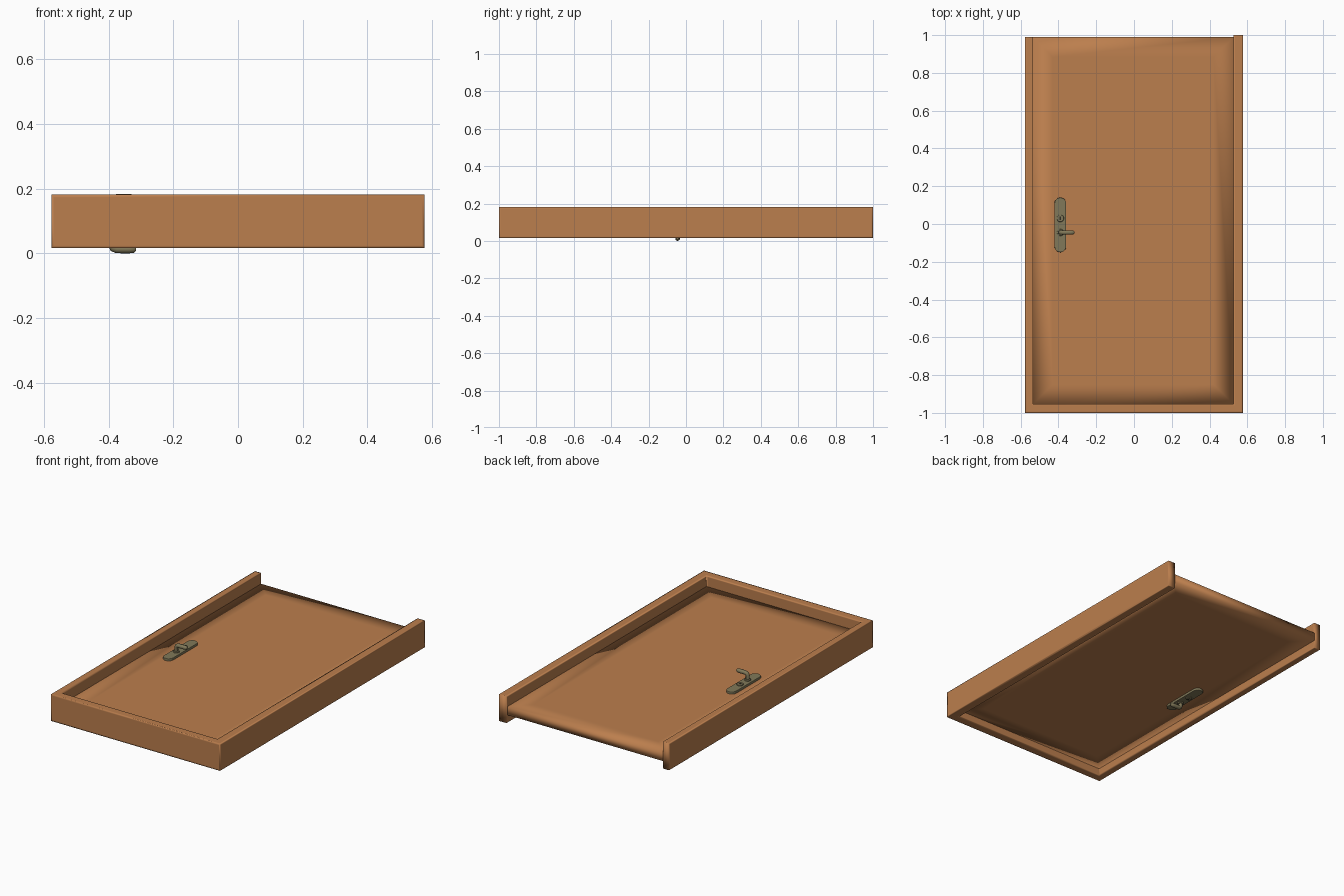
import bpy, bmesh, math

if "Cube" in bpy.data.objects:
    bpy.data.objects.remove(bpy.data.objects["Cube"])


def material(name, rgb):
    m = bpy.data.materials.new(name)
    m.diffuse_color = (*rgb, 1)
    m.use_nodes = True
    m.node_tree.nodes["Principled BSDF"].inputs["Base Color"].default_value = m.diffuse_color
    return m


WOOD = material("warm wood", (0.50, 0.21, 0.075))
BRASS = material("aged brass", (0.22, 0.19, 0.10))
DARK = material("keyhole dark", (0.03, 0.027, 0.02))


def prism(name, outline, z0, z1, mat, inset=0, min_area=0, bevel=0, smooth=True):
    """Extrude an xy outline, optionally with inset loops for soft shading."""
    bm = bmesh.new()
    base = bm.faces.new([bm.verts.new((x, y, z0)) for x, y in outline])
    ext = bmesh.ops.extrude_face_region(bm, geom=[base], use_keep_orig=True)
    for v in ext["geom"]:
        if isinstance(v, bmesh.types.BMVert):
            v.co.z = z1
    bmesh.ops.recalc_face_normals(bm, faces=bm.faces[:])
    if inset:
        big = [f for f in bm.faces if f.calc_area() > min_area]
        bmesh.ops.inset_individual(bm, faces=big, thickness=inset)
    me = bpy.data.meshes.new(name)
    bm.to_mesh(me)
    bm.free()
    me.materials.append(mat)
    ob = bpy.data.objects.new(name, me)
    bpy.context.collection.objects.link(ob)
    for p in me.polygons:
        p.use_smooth = smooth
    if bevel:
        b = ob.modifiers.new("soft edge", "BEVEL")
        b.width, b.segments, b.limit_method = bevel, 2, "ANGLE"
    return ob


def stadium(cx, y0, y1, r, n=10):
    """Rounded-end plate outline."""
    pts = []
    for cy, start in ((y1 - r, 0), (y0 + r, math.pi)):
        for i in range(n + 1):
            a = start + math.pi * i / n
            pts.append((cx + r * math.cos(a), cy + r * math.sin(a)))
    return pts


def circle(cx, cy, r, n=20):
    return [(cx + r * math.cos(2 * math.pi * i / n),
             cy + r * math.sin(2 * math.pi * i / n)) for i in range(n)]


def tube(name, pts, mat):
    """Round lever along points (x, y, z, radius)."""
    cu = bpy.data.curves.new(name, "CURVE")
    cu.dimensions = "3D"
    cu.bevel_depth = 1
    cu.bevel_resolution = 3
    cu.use_fill_caps = True
    s = cu.splines.new("POLY")
    s.points.add(len(pts) - 1)
    for p, (x, y, z, r) in zip(s.points, pts):
        p.co = (x, y, z, 1)
        p.radius = r
    s.use_smooth = True
    cu.materials.append(mat)
    ob = bpy.data.objects.new(name, cu)
    bpy.context.collection.objects.link(ob)


# door frame: U shape, open at the back
prism("door_frame", [(-0.577, -1), (0.577, -1), (0.577, 1), (0.527, 1),
                     (0.527, -0.953), (-0.535, -0.953), (-0.535, 0.99), (-0.577, 0.99)],
      0.016, 0.181, WOOD, inset=0.012, min_area=0.01)

# door leaf
D0, D1 = 0.062, 0.114
prism("door_leaf", [(-0.536, -0.955), (0.528, -0.955), (0.528, 0.99), (-0.536, 0.99)],
      D0, D1, WOOD, inset=0.15, min_area=1)

# handle sets on both faces
HX, HY = -0.39, -0.045
for side, face, s, tip in (("upper", D1, 1, 0.183), ("lower", D0, -1, 0.0)):
    def span(a, b):
        return sorted((face + s * a, face + s * b))
    prism(side + "_handle_plate", stadium(HX, -0.15, 0.14, 0.031), *span(-0.004, 0.014),
          BRASS, bevel=0.003, smooth=False)
    prism(side + "_lock_ring", circle(HX, 0.03, 0.019), *span(0, 0.021),
          BRASS, bevel=0.003, smooth=False)
    prism(side + "_keyhole", stadium(HX, 0.02, 0.04, 0.004, 5), *span(0.015, 0.0225),
          DARK, smooth=False)
    prism(side + "_handle_collar", circle(HX, HY, 0.018), *span(0, 0.022),
          BRASS, bevel=0.003, smooth=False)
    z = tip - s * 0.0125
    tube(side + "_lever", [(HX, HY, face, 0.011), (HX, HY, z - s * 0.012, 0.011),
                           (HX + 0.004, HY, z - s * 0.004, 0.012),
                           (HX + 0.016, HY, z, 0.0125), (HX + 0.055, HY, z, 0.0125),
                           (HX + 0.069, HY, z, 0.011), (HX + 0.075, HY, z, 0.005)], BRASS)
